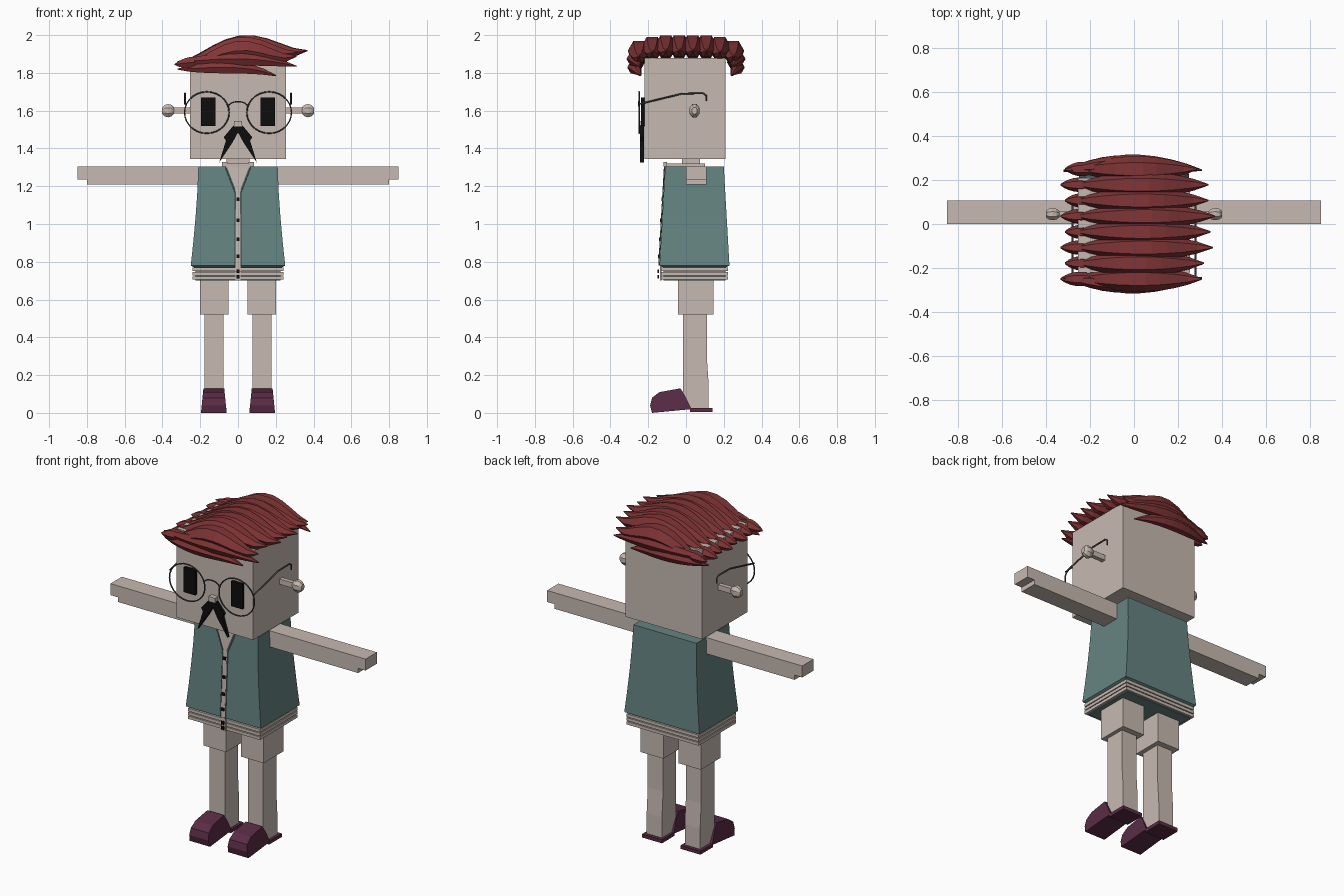
import bpy, bmesh
from math import sin, cos, pi, tau

if "Cube" in bpy.data.objects:
    bpy.data.objects.remove(bpy.data.objects["Cube"], do_unlink=True)


def material(name, red, green, blue):
    mat = bpy.data.materials.new(name)
    mat.use_nodes = True
    mat.diffuse_color = (red, green, blue, 1)
    shader = next(node for node in mat.node_tree.nodes if node.type == 'BSDF_PRINCIPLED')
    shader.inputs["Base Color"].default_value = mat.diffuse_color
    return mat


SKIN = material("skin", .57, .49, .44)
TEAL = material("teal cloth", .13, .23, .22)
HAIR = material("red hair", .22, .035, .037)
SHOE = material("plum leather", .1, .025, .06)
BLACK = material("black", .004, .004, .004)
METAL = material("grey wire", .06, .06, .065)


def add_object(name, data, mat):
    data.materials.append(mat)
    part = bpy.data.objects.new(name, data)
    bpy.context.collection.objects.link(part)
    return part


def finish(name, bm, mat):
    bmesh.ops.recalc_face_normals(bm, faces=bm.faces)
    mesh = bpy.data.meshes.new(name)
    bm.to_mesh(mesh)
    bm.free()
    return add_object(name, mesh, mat)


def loft(name, rings, mat):
    """Skin a list of equal-length point rings and cap both ends."""
    bm = bmesh.new()
    loops = [[bm.verts.new(point) for point in ring] for ring in rings]
    for lower, upper in zip(loops, loops[1:]):
        for i in range(len(lower)):
            bm.faces.new((lower[i - 1], lower[i], upper[i], upper[i - 1]))
    bm.faces.new(loops[0])
    bm.faces.new(loops[-1])
    return finish(name, bm, mat)


def rectangle(left, right, front, back, z):
    return [(left, front, z), (right, front, z), (right, back, z), (left, back, z)]


def box(name, x, y, z, mat):
    return loft(name, [rectangle(*x, *y, height) for height in z], mat)


def block(name, half_width, y, z, mat):
    """Box centred on the body's middle line."""
    return box(name, (-half_width, half_width), y, z, mat)


def plate(name, outline, front, depth, mat):
    """Outline in x and z that follows a front surface y = front(z)."""
    return loft(name, [[(x, front(z) + push, z) for x, z in outline] for push in (0, depth)], mat)


def wire(name, points, radius, mat, cyclic=False):
    curve = bpy.data.curves.new(name, 'CURVE')
    curve.dimensions = '3D'
    curve.bevel_depth = radius
    curve.bevel_resolution = 1
    curve.use_fill_caps = True
    spline = curve.splines.new('POLY')
    spline.points.add(len(points) - 1)
    for target, point in zip(spline.points, points):
        target.co = (*point, 1)
    spline.use_cyclic_u = cyclic
    return add_object(name, curve, mat)


# Head, neck and nose
block("head", .255, (-.22, .21), (1.345, 1.88), SKIN)
block("neck", .06, (-.02, .075), (1.29, 1.35), SKIN)
block("collar", .075, (-.115, .1), (1.3, 1.32), SKIN)
block("nose", .022, (-.25, -.21), (1.515, 1.545), SKIN)

# Shirt flaring towards its lower edge
SHIRT_TOP, SHIRT_BOTTOM = 1.305, .78


def flare(z):
    return (SHIRT_TOP - z) / (SHIRT_TOP - SHIRT_BOTTOM)


def chest(z):
    """Front surface of the shirt."""
    return -.11 - .03 * min(1, flare(z))


def shirt_ring(z, inset=0):
    half = .21 + .04 * flare(z) ** 1.5 - inset
    return rectangle(-half, half, chest(z) + inset, .2 + .03 * flare(z) - inset, z)


levels = [SHIRT_BOTTOM + (SHIRT_TOP - SHIRT_BOTTOM) * step / 4 for step in range(5)]
loft("shirt", [shirt_ring(SHIRT_BOTTOM - .01, .02)] + [shirt_ring(z) for z in levels], TEAL)

# Striped hem
block("hem_core", .226, (-.12, .21), (.7, .78), TEAL)
for row in range(3):
    z = .705 + .023 * row
    block("hem_stripe", .24, (-.133, .222), (z, z + .018), SKIN)

# Open neckline, button strip and buttons
plate("neckline", [(-.065, 1.32), (0, 1.15), (.065, 1.32)], lambda z: chest(z) - .004, .009, SKIN)
plate("button_strip", [(-.015, SHIRT_BOTTOM), (-.015, 1.18), (.015, 1.18), (.015, SHIRT_BOTTOM)],
      lambda z: chest(z) - .005, .009, SKIN)
block("hem_strip", .015, (-.138, -.13), (.7, SHIRT_BOTTOM), SKIN)
for z in (1.13, 1.02, .92, .83, .75, .72):
    front = chest(z) - .011
    block("button", .009, (front, front + .009), (z - .009, z + .009), BLACK)


def mirrored(side, low, high):
    return sorted((side * low, side * high))


def shoe_toe(center):
    """Side profile stretched across the foot, narrower towards the top."""
    profile = [(-.19, .04), (-.18, .08), (-.14, .11), (-.03, .13), (-.01, .1), (.03, .02), (-.18, 0)]
    loft("shoe_toe", [[(center + side * (.068 - .1 * z), y, z) for y, z in profile] for side in (-1, 1)], SHOE)


def ear_knob(center):
    """Faceted ball with its poles along x."""
    rings = []
    for step in range(1, 6):
        angle = pi * step / 6
        rings.append([(center - .036 * cos(angle), .045 + .03 * sin(angle) * cos(turn), 1.6 + .038 * sin(angle) * sin(turn))
                      for turn in (tau * (k + .5) / 8 for k in range(8))])
    loft("ear_knob", rings, SKIN)


def arc(center, radius, height, y, z, start, sweep, count):
    return [(center + radius * cos(start + sweep * k / count), y, z + height * sin(start + sweep * k / count))
            for k in range(count + 1)]


# Paired limbs and face parts
for side in (-1, 1):
    box("arm", mirrored(side, .2, .85), (0, .108), (1.236, SHIRT_TOP), SKIN)
    box("forearm_underside", mirrored(side, .2, .8), (0, .108), (1.208, 1.24), SKIN)
    box("thigh", mirrored(side, .05, .2), (-.042, .145), (.52, .71), SKIN)
    shin = mirrored(side, .076, .178)
    loft("shin", [rectangle(*shin, -.015, back, z) for back, z in ((.12, .02), (.12, .15), (.11, .3), (.11, .53))], SKIN)
    shoe_toe(side * .128)
    box("shoe_heel", mirrored(side, .062, .194), (.02, .14), (.005, .026), SHOE)

    # Stalk ear
    box("ear_stalk", mirrored(side, .25, .345), (.032, .058), (1.584, 1.616), SKIN)
    ear_knob(side * .37)

    # Collar tip and neckline trim
    box("collar_tip", mirrored(side, .055, .085), (-.12, -.1), (SHIRT_TOP, 1.328), SKIN)
    trim = [(.068, SHIRT_TOP), (.016, 1.17), (.016, SHIRT_BOTTOM)]
    wire("neckline_trim", [(side * x, chest(z) - .004, z) for x, z in trim], .003, TEAL)

    # Eyes, lens rims and temples
    box("eye", mirrored(side, .12, .195), (-.238, -.21), (1.52, 1.67), BLACK)
    wire("lens_rim", arc(side * .165, .118, .11, -.248, 1.59, 0, tau, 28)[:-1], .004, METAL, True)
    temple = [(-.248, 1.635), (-.02, 1.69), (.09, 1.692), (.107, 1.68), (.107, 1.65)]
    wire("temple", [(side * .28, y, z) for y, z in temple], .005, METAL)

    # Drooping moustache half
    whisker = [(0, 1.525), (.025, 1.52), (.075, 1.46), (.064, 1.44), (.1, 1.325), (.03, 1.43), (0, 1.485)]
    plate("moustache", [(side * x, z) for x, z in whisker], lambda z: -.243, .02, BLACK)

wire("bridge", arc(0, .05, .026, -.25, 1.622, 0, pi, 8), .004, METAL)


def strand(name, start, end, y, z, arch, flick, radius, bulge=0):
    """Six-sided lock along x: arched, tapered at both ends, tip bent by flick."""
    rings = []
    steps = 9
    for step in range(steps + 1):
        t = step / steps
        swell = sin(pi * t)
        thick = .003 + radius * swell ** .8
        middle_y = y + bulge * swell
        middle_z = z + arch * swell ** 1.5 + flick * t ** 6
        rings.append([(start + (end - start) * t, middle_y + thick * cos(tau * k / 6), middle_z + thick * sin(tau * k / 6))
                      for k in range(6)])
    loft(name, rings, HAIR)


# Crown strands, lower and shorter towards front and back, with tufts over the right edge
count = 8
for i in range(count):
    across = 2 * i / (count - 1) - 1
    reach = .37 - .06 * across ** 2 - .02 * (i % 2)
    strand("crown_strand", -.27, reach, .25 * across, 1.868 - .03 * across ** 4, .08, .05, .056)
    strand("side_tuft", -.335 + .02 * (i % 2), -.16, .25 * across, 1.845, .01, .045, .03)

# Front and back fringes
for side in (-1, 1):
    strand("fringe", -.32, .2, side * .24, 1.82, .01, -.035, .034, side * .035)
    strand("fringe_flick", -.32, .31, side * .245, 1.86, .015, -.025, .038, side * .03)
